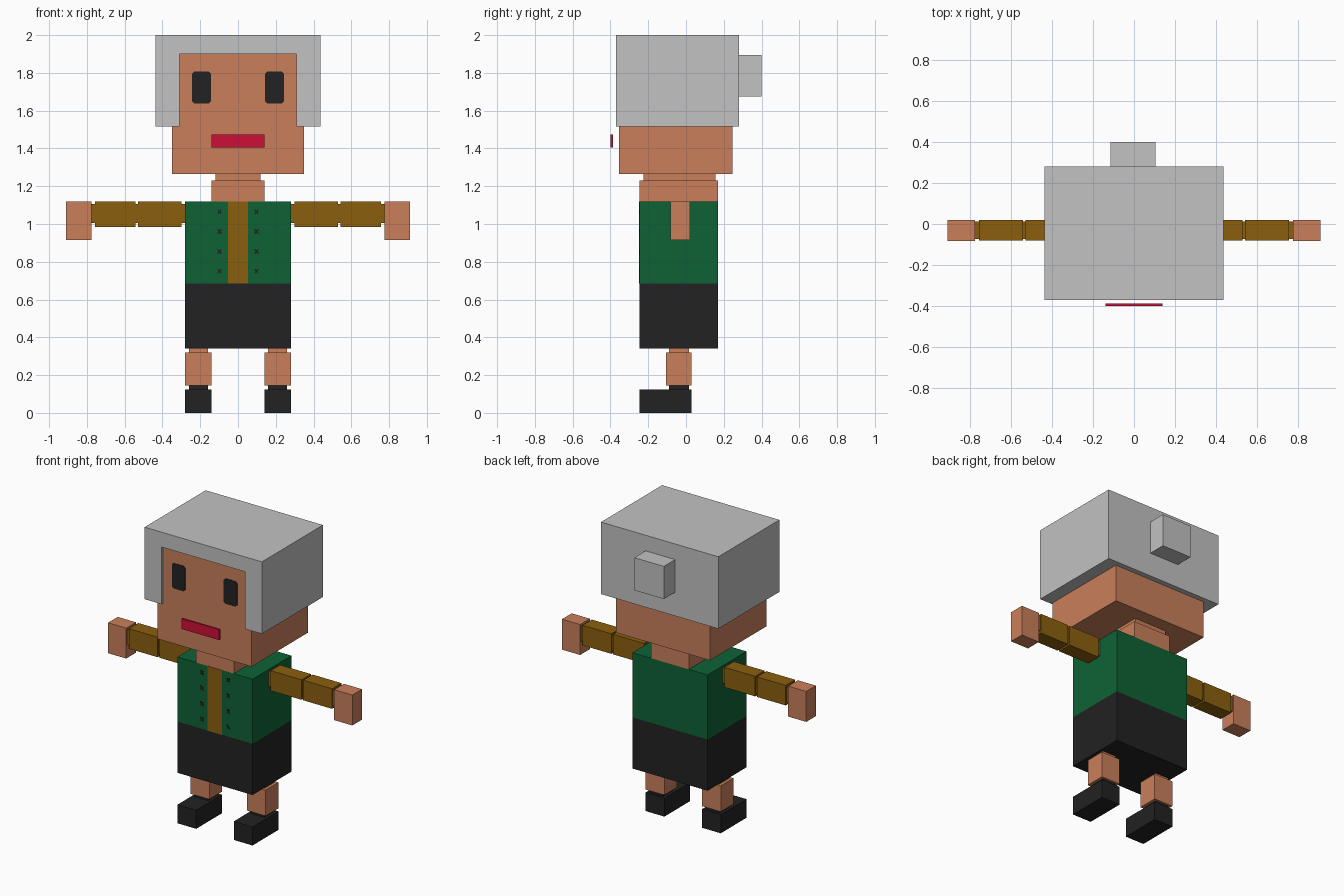
import bpy
import bmesh

cube = bpy.data.objects.get("Cube")
if cube:
    bpy.data.objects.remove(cube, do_unlink=True)


def material(name, rgb):
    """Flat material from 0-255 display values, stored as linear."""
    linear = [((c / 255 + 0.055) / 1.055) ** 2.4 for c in rgb]
    mat = bpy.data.materials.new(name)
    mat.use_nodes = True
    mat.diffuse_color = (*linear, 1)
    mat.node_tree.nodes["Principled BSDF"].inputs["Base Color"].default_value = (*linear, 1)
    return mat


SKIN = material("skin", (202, 127, 91))
HAIR = material("grey hair", (194, 194, 194))
GREEN = material("green cloth", (14, 98, 53))
BROWN = material("brown cloth", (139, 95, 14))
BLACK = material("black", (34, 34, 34))
RED = material("red lips", (205, 15, 55))


def finish(name, bm, mat):
    bmesh.ops.recalc_face_normals(bm, faces=bm.faces)
    mesh = bpy.data.meshes.new(name)
    bm.to_mesh(mesh)
    bm.free()
    mesh.materials.append(mat)
    obj = bpy.data.objects.new(name, mesh)
    bpy.context.collection.objects.link(obj)
    return obj


def box(name, mat, x, y, z):
    """Box spanning the given (low, high) range on each axis."""
    bm = bmesh.new()
    bmesh.ops.create_cube(bm, size=1)
    for v in bm.verts:
        v.co = [sum(r) / 2 + c * (r[1] - r[0]) for c, r in zip(v.co, (x, y, z))]
    return finish(name, bm, mat)


def prism(name, mat, outline, y):
    """Front (x, z) outline extruded between two y values."""
    bm = bmesh.new()
    face = bm.faces.new([bm.verts.new((px, y[0], pz)) for px, pz in outline])
    extruded = bmesh.ops.extrude_face_region(bm, geom=[face])["geom"]
    for v in extruded:
        if isinstance(v, bmesh.types.BMVert):
            v.co.y = y[1]
    return finish(name, bm, mat)


def pair(name, mat, x, y, z):
    """Matching boxes on the left (+x) and right (-x)."""
    box("left_" + name, mat, x, y, z)
    box("right_" + name, mat, (-x[1], -x[0]), y, z)


# Head, neck and hair
box("head", SKIN, (-0.35, 0.35), (-0.355, 0.245), (1.265, 1.92))
box("neck", SKIN, (-0.12, 0.12), (-0.225, 0.155), (1.225, 1.27))
box("neck_base", SKIN, (-0.14, 0.14), (-0.245, 0.17), (1.12, 1.23))
half = [(0.31, 1.9), (0.31, 1.515), (0.437, 1.515), (0.437, 2.0)]
prism("hair", HAIR, half + [(-px, pz) for px, pz in reversed(half)], (-0.37, 0.28))
box("hair_back", HAIR, (-0.33, 0.33), (0.24, 0.28), (1.515, 1.92))
box("hair_bun", HAIR, (-0.115, 0.105), (0.28, 0.4), (1.675, 1.895))

# Face
for side, s in (("left", 1), ("right", -1)):
    cx, cz, w, h, cut = s * 0.193, 1.723, 0.05, 0.085, 0.012
    eye = [(-w, -h + cut), (-w + cut, -h), (w - cut, -h), (w, -h + cut),
           (w, h - cut), (w - cut, h), (-w + cut, h), (-w, h - cut)]
    prism(side + "_eye", BLACK, [(cx + a, cz + b) for a, b in eye], (-0.358, -0.354))
box("lips", RED, (-0.14, 0.14), (-0.4, -0.387), (1.405, 1.475))

# Torso and skirt
box("jacket", GREEN, (-0.28, 0.28), (-0.245, 0.17), (0.685, 1.12))
box("skirt", BLACK, (-0.28, 0.28), (-0.245, 0.17), (0.34, 0.685))
box("jacket_stripe", BROWN, (-0.053, 0.053), (-0.248, -0.244), (0.685, 1.12))

# Cross-stitched buttons
a, b = 0.013, 0.006
cross = [(-a, a), (-b, a), (0, b), (b, a), (a, a), (b, 0),
         (a, -a), (b, -a), (0, -b), (-b, -a), (-a, -a), (-b, 0)]
for row in range(4):
    for side, s in (("left", 1), ("right", -1)):
        cx, cz = s * 0.098, 0.75 + row * 0.105
        prism(f"{side}_button_{row + 1}", BLACK,
              [(cx + px, cz + pz) for px, pz in cross], (-0.248, -0.244))

# Arms
arm_y, joint_y, joint_z = (-0.08, 0.02), (-0.073, 0.013), (1.005, 1.107)
pair("upper_sleeve", BROWN, (0.3, 0.53), arm_y, (0.985, 1.12))
pair("lower_sleeve", BROWN, (0.542, 0.757), arm_y, (0.985, 1.12))
pair("arm_joint", BROWN, (0.27, 0.78), joint_y, joint_z)
pair("hand", SKIN, (0.775, 0.91), (-0.083, 0.02), (0.915, 1.12))

# Legs and shoes
pair("upper_leg_joint", SKIN, (0.16, 0.26), (-0.09, 0.015), (0.31, 0.345))
pair("leg", SKIN, (0.14, 0.28), (-0.105, 0.03), (0.145, 0.32))
pair("ankle", BLACK, (0.16, 0.26), (-0.09, 0.015), (0.12, 0.15))
pair("shoe", BLACK, (0.14, 0.28), (-0.245, 0.03), (0, 0.125))
